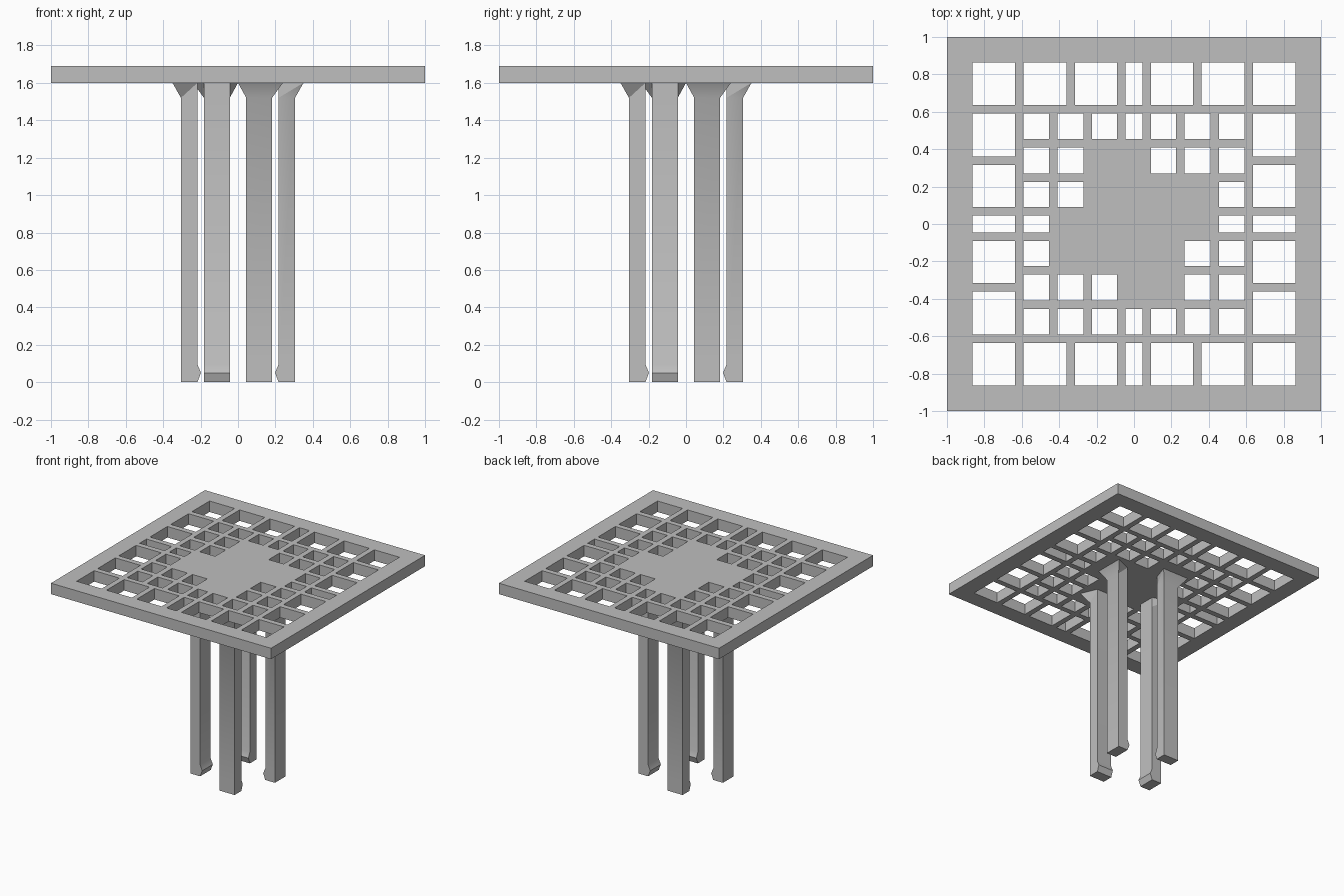
import bpy, bmesh, math
from mathutils import Matrix

cube = bpy.data.objects.get("Cube")
if cube:
    bpy.data.objects.remove(cube, do_unlink=True)

grey = bpy.data.materials.new("plain_grey")
grey.use_nodes = True
colour = (0.52, 0.52, 0.52, 1)
grey.diffuse_color = colour
grey.node_tree.nodes["Principled BSDF"].inputs["Base Color"].default_value = colour


def add_object(name, bm):
    bmesh.ops.recalc_face_normals(bm, faces=bm.faces)
    mesh = bpy.data.meshes.new(name)
    bm.to_mesh(mesh)
    bm.free()
    mesh.materials.append(grey)
    obj = bpy.data.objects.new(name, mesh)
    bpy.context.collection.objects.link(obj)
    return obj


# Hole spans along one axis, mirrored about the centre
def mirrored(spans):
    return [(-b, -a) for a, b in reversed(spans)] + [(-0.045, 0.045)] + spans


small = mirrored([(0.09, 0.225), (0.27, 0.41), (0.455, 0.592)])
large = mirrored([(0.09, 0.315), (0.36, 0.59), (0.635, 0.863)])

# Small holes: outer ring, four corners, and one extra hole per quarter turn
holes = []
extra = {(1, 2), (-2, 1), (-1, -2), (2, -1)}
for i in range(-3, 4):
    for j in range(-3, 4):
        ring = max(abs(i), abs(j)) == 3
        if ring or abs(i) == abs(j) == 2 or (i, j) in extra:
            holes.append((small[i + 3], small[j + 3]))
        if ring:
            holes.append((large[i + 3], large[j + 3]))

# Pierced table top: a grid of cells without the holes, pulled up to thickness
cuts = sorted({v for span in small + large for v in span} | {-1, 1})
bm = bmesh.new()
grid = [[bm.verts.new((x, y, 1.6)) for y in cuts] for x in cuts]
for i in range(len(cuts) - 1):
    for j in range(len(cuts) - 1):
        x = (cuts[i] + cuts[i + 1]) / 2
        y = (cuts[j] + cuts[j + 1]) / 2
        if not any(a < x < b and c < y < d for (a, b), (c, d) in holes):
            bm.faces.new((grid[i][j], grid[i + 1][j],
                          grid[i + 1][j + 1], grid[i][j + 1]))
bmesh.ops.delete(bm, geom=[v for v in bm.verts if not v.link_faces], context='VERTS')
result = bmesh.ops.extrude_face_region(bm, geom=bm.faces[:], use_keep_orig=True)
top = [v for v in result["geom"] if isinstance(v, bmesh.types.BMVert)]
bmesh.ops.translate(bm, verts=top, vec=(0, 0, 0.09))
add_object("table_top", bm)


# Legs: stacked rings of height, inner edge, outer edge, and outer corner sides
LOW, HIGH = 0.044, 0.182
LEVELS = [
    (0.0, 0.217, 0.305, LOW, HIGH),
    (0.05, 0.198, 0.305, LOW, HIGH),
    (0.095, 0.217, 0.305, LOW, HIGH),
    (1.52, 0.217, 0.305, LOW, HIGH),
    (1.6, 0.217, 0.35, 0.0, 0.24),
]


def add_leg(name, turn):
    bm = bmesh.new()
    rings = []
    for z, inner, outer, lo, hi in LEVELS:
        corners = ((inner, LOW), (outer, lo), (outer, hi), (inner, HIGH))
        rings.append([bm.verts.new((x, y, z)) for x, y in corners])
    bm.faces.new(rings[0])
    bm.faces.new(rings[-1])
    for r, t in zip(rings, rings[1:]):
        for k in range(4):
            a, b, c, d = r[k], r[(k + 1) % 4], t[(k + 1) % 4], t[k]
            if t is rings[-1] and k in (0, 2):
                # twisted sides of the flared head
                bm.faces.new((a, b, c))
                bm.faces.new((a, c, d))
            else:
                bm.faces.new((a, b, c, d))
    bm.transform(Matrix.Rotation(turn, 4, 'Z'))
    obj = add_object(name, bm)
    bpy.ops.object.select_all(action='DESELECT')
    obj.select_set(True)
    bpy.context.view_layer.objects.active = obj
    bpy.ops.object.shade_smooth_by_angle(angle=math.radians(30))


for n, name in enumerate(("left_leg", "back_leg", "right_leg", "front_leg")):
    add_leg(name, n * math.pi / 2)
